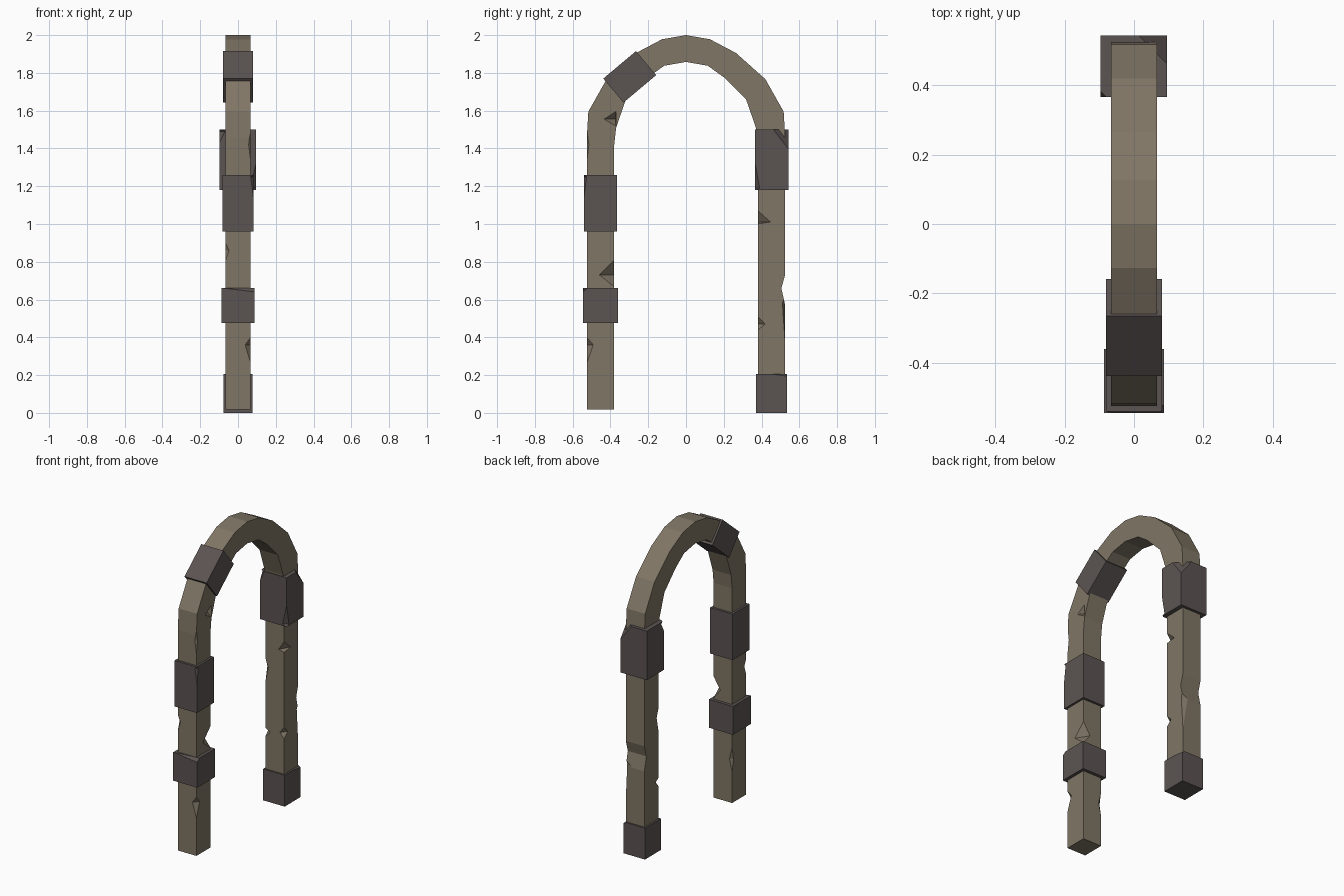
import bpy, bmesh
from math import radians
from mathutils import Vector

if "Cube" in bpy.data.objects:
    bpy.data.objects.remove(bpy.data.objects["Cube"])


def material(name, rgb):
    m = bpy.data.materials.new(name)
    m.diffuse_color = (*rgb, 1)
    m.use_nodes = True
    m.node_tree.nodes["Principled BSDF"].inputs["Base Color"].default_value = m.diffuse_color
    return m


stone = material("tan_stone", (0.215, 0.18, 0.13))
dark = material("dark_stone", (0.105, 0.088, 0.085))


def make(name, bm, mat=None):
    bmesh.ops.recalc_face_normals(bm, faces=bm.faces)
    me = bpy.data.meshes.new(name)
    bm.to_mesh(me)
    bm.free()
    ob = bpy.data.objects.new(name, me)
    bpy.context.collection.objects.link(ob)
    if mat:
        me.materials.append(mat)
    return ob


def cut(ob, points):
    """Carve the convex hull of the points out of an object."""
    bm = bmesh.new()
    for p in points:
        bm.verts.new(p)
    bmesh.ops.convex_hull(bm, input=bm.verts)
    tool = make("chip_cutter", bm)
    tool.hide_render = True
    mod = ob.modifiers.new("chip", 'BOOLEAN')
    mod.operation, mod.solver, mod.object = 'DIFFERENCE', 'EXACT', tool
    bpy.context.view_layer.objects.active = ob
    bpy.ops.object.modifier_apply(modifier=mod.name)
    bpy.data.objects.remove(tool)


def chip(ob, x, y, z0, zm, z1, dx, dy):
    """Chip on a vertical edge; dx, dy are signed distances into the stone."""
    e = 0.004
    ox, oy = (-e if dx > 0 else e), (-e if dy > 0 else e)
    cut(ob, [(x + ox, y + oy, z0), (x + ox, y + oy, z1),
             (x + dx, y + oy / 4, zm), (x + ox / 4, y + dy, zm)])


# Arch beam: matched outer and inner (y, z) points, mirrored about y = 0
W = 0.067
outer = [(.525, .017), (.525, 1.46), (.517, 1.595), (.42, 1.767),
         (.265, 1.905), (.127, 1.978)]
inner = [(.38, .017), (.38, 1.42), (.37, 1.51), (.318, 1.66),
         (.2, 1.777), (.115, 1.838)]
flip = lambda pts: [(-y, z) for y, z in reversed(pts)]
outer = outer + [(0, 2.0)] + flip(outer)
inner = inner + [(0, 1.858)] + flip(inner)
bm = bmesh.new()
rings = []
for (oy, oz), (iy, iz) in zip(outer, inner):
    rings.append([bm.verts.new(p) for p in
                  ((W, oy, oz), (W, iy, iz), (-W, iy, iz), (-W, oy, oz))])
for a, b in zip(rings, rings[1:]):
    for i in range(4):
        j = (i + 1) % 4
        bm.faces.new((a[i], a[j], b[j], b[i]))
bm.faces.new(rings[0])
bm.faces.new(rings[-1])
arch = make("arch_beam", bm, stone)

# Chips along the beam edges: x, y, z0, zm, z1, dx, dy
for c in [(W, -.38, .66, .73, .82, -.05, -.08),
          (W, -.525, .24, .36, .41, -.03, .035),
          (W, -.375, 1.515, 1.555, 1.60, -.04, -.06),
          (W, -.525, 1.27, 1.42, 1.56, -.012, .012),
          (-W, -.38, .18, .30, .42, .02, -.015),
          (-W, -.525, .78, .86, .92, .02, .02),
          (W, .38, 1.0, 1.01, 1.08, -.04, .07),
          (W, .38, .43, .47, .52, -.03, .04),
          (W, .525, .28, .58, .63, -.04, -.015),
          (-W, .38, .74, .87, .95, .02, .02),
          (-W, .38, .41, .45, .48, .035, .03)]:
    chip(arch, *c)
# Notch worn across the whole back of one leg
cut(arch, [(x, y, z) for x in (-.1, .1)
           for y, z in ((.527, .74), (.505, .66), (.527, .56))])


# Dark stone collars: centre, size, tilt about x
def collar(name, loc, size, tilt=0):
    bm = bmesh.new()
    bmesh.ops.create_cube(bm, size=1)
    for v in bm.verts:
        v.co = Vector(a * b for a, b in zip(v.co, size))
    ob = make(name, bm, dark)
    ob.location = loc
    ob.rotation_euler.x = radians(tilt)
    bpy.context.view_layer.update()
    return ob


front_upper = collar("front_upper_collar", (0, -.4525, 1.11), (.162, .175, .30))
front_lower = collar("front_lower_collar", (0, -.4525, .568), (.174, .185, .185))
back_upper = collar("back_upper_collar", (-.001, .4545, 1.34), (.192, .177, .32))
back_foot = collar("back_foot_collar", (0, .4525, .1025), (.156, .165, .205))
collar("arch_collar", (0, -.298, 1.779), (.16, .226, .166), 40)

# Broken corners and edges of the collars
cut(back_upper, [(.0, .55, 1.51), (.10, .45, 1.51), (.10, .55, 1.38), (.11, .56, 1.52)])
chip(back_upper, .095, .366, 1.17, 1.19, 1.36, -.03, .025)
chip(back_upper, -.097, .366, 1.42, 1.49, 1.52, .03, .03)
chip(front_upper, .081, -.54, 1.08, 1.25, 1.27, -.015, .015)
cut(front_lower, [(-.1, -.55, .665), (.1, -.55, .665), (.1, -.52, .662),
                  (-.1, -.542, .662), (.1, -.546, .64)])
cut(back_foot, [(.1, .36, .207), (.1, .55, .207), (.1, .55, .18), (.05, .55, .207)])
